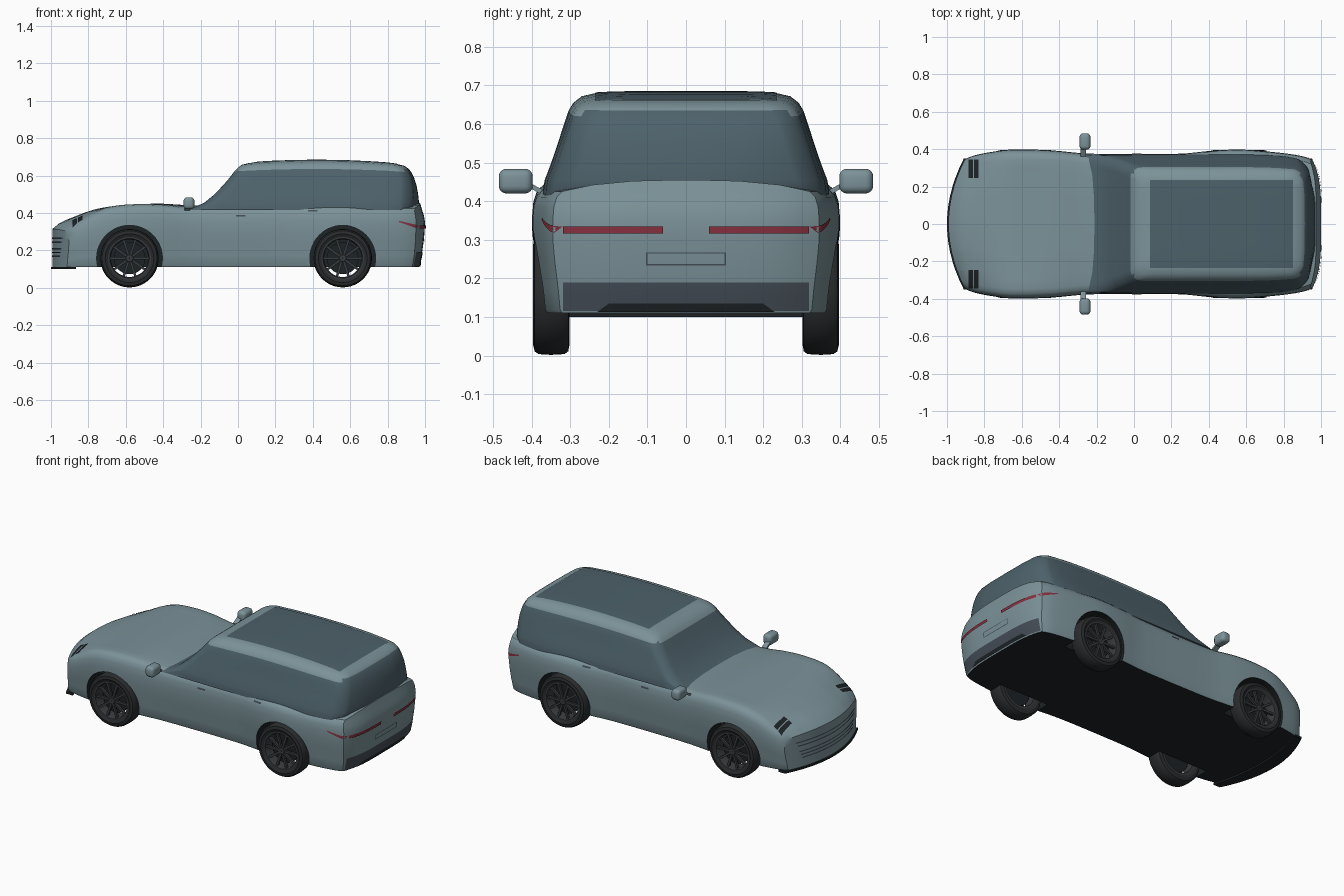
import bpy, bmesh, math
from mathutils import Vector, Matrix
from mathutils.bvhtree import BVHTree

if "Cube" in bpy.data.objects:
    bpy.data.objects.remove(bpy.data.objects["Cube"])

def material(name, r, g, b):
    m = bpy.data.materials.new(name)
    m.diffuse_color = (r, g, b, 1)
    m.use_nodes = True
    m.node_tree.nodes["Principled BSDF"].inputs["Base Color"].default_value = m.diffuse_color
    return m

PAINT = material("paint", .20, .29, .32)
GLASS = material("glass", .075, .12, .145)
DARK = material("dark", .012, .016, .018)
TYRE = material("rubber", .022, .024, .026)
METAL = material("wheel_metal", .04, .045, .05)
TRIM = material("trim", .06, .075, .095)
RED = material("red_light", .25, .03, .05)

def finish(name, bm, *mats):
    me = bpy.data.meshes.new(name)
    bm.to_mesh(me)
    ob = bpy.data.objects.new(name, me)
    bpy.context.collection.objects.link(ob)
    for m in mats:
        me.materials.append(m)
    return ob

def curve(table, col, x):
    # smooth interpolation through the table rows
    for i in range(len(table) - 1):
        if x <= table[i + 1][0] or i == len(table) - 2:
            p = [table[max(0, min(len(table) - 1, i + k))] for k in (-1, 0, 1, 2)]
            h = p[2][0] - p[1][0]
            t = (x - p[1][0]) / h
            m1 = (p[2][col] - p[0][col]) / (p[2][0] - p[0][0]) * h
            m2 = (p[3][col] - p[1][col]) / (p[3][0] - p[1][0]) * h
            a, b = p[1][col], p[2][col]
            return ((2*t**3 - 3*t*t + 1)*a + (t**3 - 2*t*t + t)*m1
                    + (3*t*t - 2*t**3)*b + (t**3 - t*t)*m2)

def slice_mesh(bm, axis, values):
    for v in values:
        co, no = Vector(), Vector()
        co[axis], no[axis] = v, 1
        bmesh.ops.bisect_plane(bm, geom=bm.verts[:] + bm.edges[:] + bm.faces[:],
                               plane_co=co, plane_no=no, dist=1e-5)

def front_bow(y):
    return .085 * (y / .34) ** 2

# Lower body: stations of x, half width, shoulder height, centre height
STATIONS = [(-.992, .345, .305, .315), (-.95, .36, .335, .348), (-.88, .373, .362, .378),
            (-.78, .386, .405, .415), (-.68, .397, .435, .435), (-.55, .398, .447, .445),
            (-.42, .392, .445, .45), (-.27, .378, .432, .442), (-.1, .374, .43, .44),
            (.25, .376, .437, .44), (.42, .392, .437, .44), (.57, .398, .435, .44),
            (.72, .387, .43, .44), (.85, .374, .43, .445), (.95, .36, .43, .45), (1, .345, .43, .455)]
SECTION = [(.93, 0), (.945, .03), (.96, .2), (.985, .42), (1, .6), (1, .75), (.992, .86),
           (.97, .94), (.93, .985), (.87, 1)]
bm = bmesh.new()
rings = []
N = 56
for i in range(N + 1):
    x = -.992 + 1.992 * i / N
    w, zs, zc = (curve(STATIONS, c, x) for c in (1, 2, 3))
    half = [(f * w, .11 + (zs - .11) * t) for f, t in SECTION]
    half += [(.7 * w, zs * .5 + zc * .5), (.4 * w, zs * .1 + zc * .9), (.1 * w, zc)]
    rings.append([bm.verts.new((x, y, z)) for y, z in half]
                 + [bm.verts.new((x, -y, z)) for y, z in reversed(half)])
K = len(rings[0])
for a, b in zip(rings, rings[1:]):
    for j in range(K):
        bm.faces.new((a[j], a[(j + 1) % K], b[(j + 1) % K], b[j]))
for r in (rings[0], rings[-1]):
    for j in range(K // 2 - 1):
        bm.faces.new((r[j], r[j + 1], r[K - 2 - j], r[K - 1 - j]))
slice_mesh(bm, 1, [k * .05 for k in range(-6, 7)])
REAR = [(.1, -.035), (.15, -.022), (.24, -.008), (.34, 0), (.37, -.002), (.41, -.014), (.46, -.028)]
for v in bm.verts:
    x, y, z = v.co
    f = max(0, (-.6 - x) / .392)
    r = max(0, (x - .7) / .3)
    v.co.x += front_bow(y) * f * f + (curve(REAR, 1, z) - .05 * (abs(y) / .35) ** 4) * r * r
bmesh.ops.recalc_face_normals(bm, faces=bm.faces[:])
for f in bm.faces:
    f.material_index = 1 if f.normal.z < -.9 and f.calc_center_median().z < .13 else 0
BODY = BVHTree.FromBMesh(bm)
body = finish("body", bm, PAINT, DARK)

# Cabin: stacked rounded layers of z, front x, rear x, half width, corner radius
LAYERS = [(.415, -.29, .955, .372, .05), (.435, -.225, .968, .37, .05), (.455, -.18, .968, .366, .06),
          (.5, -.125, .963, .349, .06), (.55, -.078, .954, .332, .06), (.6, -.042, .941, .316, .06),
          (.635, -.02, .926, .304, .06), (.655, -.002, .913, .292, .06), (.672, .02, .892, .27, .06),
          (.68, .06, .85, .235, .05), (.683, .12, .79, .18, .05)]
bm = bmesh.new()
rings = []
for z, xf, xr, w, rad in LAYERS:
    ring = []
    for q, (cx, cy) in enumerate([(xr - rad, w - rad), (xf + rad, w - rad),
                                  (xf + rad, rad - w), (xr - rad, rad - w)]):
        for k in range(7):
            a = math.pi / 2 * (q + k / 6)
            ring.append(bm.verts.new((cx + rad * math.cos(a), cy + rad * math.sin(a), z)))
    rings.append(ring)
for a, b in zip(rings, rings[1:]):
    for j in range(28):
        bm.faces.new((a[j], a[(j + 1) % 28], b[(j + 1) % 28], b[j]))
bm.faces.new(rings[0])
bm.faces.new(rings[-1])
slice_mesh(bm, 0, [.1 * k for k in range(-1, 9)])
slice_mesh(bm, 1, [-.15, 0, .15])
for v in bm.verts:
    x, y, z = v.co
    v.co.y *= 1 - .07 * max(0, (x - .6) / .36) ** 2 - .01 * max(0, (.1 - x) / .3)
    v.co.z -= .02 * ((x - .42) / .45) ** 2 * max(0, (z - .55) / .13)
    v.co.x -= .03 * max(0, (x - .8) / .17) * (y / .3) ** 4
bmesh.ops.recalc_face_normals(bm, faces=bm.faces[:])
for f in bm.faces:
    c = f.calc_center_median()
    f.material_index = 1 if c.z < .628 or abs(f.normal.x) > .72 else 0
CABIN = BVHTree.FromBMesh(bm)
finish("cabin", bm, PAINT, GLASS)

def patch(name, tree, direction, corners, mat, n=10, m=2, lift=.003):
    # thin panel projected onto a surface; corners are in the plane facing the ray
    d = Vector(direction)
    ax = max(range(3), key=lambda i: abs(d[i]))
    ua, va = [i for i in range(3) if i != ax]
    c = [Vector(p) for p in corners]
    bm = bmesh.new()
    grid = {}
    for i in range(n + 1):
        for j in range(m + 1):
            p = c[0].lerp(c[1], i / n).lerp(c[3].lerp(c[2], i / n), j / m)
            o = -d * 3
            o[ua], o[va] = p
            hit = tree.ray_cast(o, d)[0]
            if hit:
                grid[i, j] = bm.verts.new(hit - d * lift)
    for i in range(n):
        for j in range(m):
            q = [grid.get(k) for k in ((i, j), (i + 1, j), (i + 1, j + 1), (i, j + 1))]
            if all(q):
                bm.faces.new(q)
    bmesh.ops.recalc_face_normals(bm, faces=bm.faces[:])
    if bm.faces and sum(f.normal.dot(d) for f in bm.faces) > 0:
        bmesh.ops.reverse_faces(bm, faces=bm.faces[:])
    return finish(name, bm, mat)

def rect(u0, u1, v0, v1):
    return [(u0, v0), (u1, v0), (u1, v1), (u0, v1)]

# Roof glass, rear trim and number plate, front grille slats
patch("roof_glass", CABIN, (0, 0, -1), rect(.085, .85, -.235, .235), GLASS, 24, 12, .002)
patch("rear_diffuser", BODY, (-1, 0, 0), rect(-.318, .318, .115, .19), TRIM, 20, 4)
patch("lower_vent", BODY, (-1, 0, 0), [(-.23, .113), (.23, .113), (.2, .135), (-.2, .135)], DARK, 12, 2, .006)
patch("plate_border", BODY, (-1, 0, 0), rect(-.103, .103, .234, .267), TRIM)
patch("plate_recess", BODY, (-1, 0, 0), rect(-.1, .1, .237, .264), PAINT, lift=.005)
for z, w in ((.165, .24), (.185, .25), (.205, .26), (.24, .27), (.262, .28)):
    patch("grille_slat", BODY, (1, 0, 0), rect(-w, w, z, z + .007), TRIM, 20, 1)

# Lights and handles on both sides
for s in (1, -1):
    for k in range(2):
        x = -.885 + k * .03
        patch("headlight", BODY, (0, 0, -1), rect(x, x + .024, s * .245, s * .345), DARK, 4, 8)
    patch("tail_light", BODY, (-1, 0, 0), rect(s * .06, s * .318, .316, .334), RED, 14, 2, .006)
    patch("side_tail_light", BODY, (0, -s, 0), [(.86, .352), (.955, .318), (.965, .334), (.86, .358)], RED, 8, 2, .004)
    for x, z in ((-.01, .385), (.375, .412)):
        patch("door_handle", BODY, (0, -s, 0), rect(x, x + .05, z - .005, z + .005), TRIM, 4, 1, .005)

# Front splitter
bm = bmesh.new()
ys = [-.35 + .05 * k for k in range(15)]
pts = [(-1 + front_bow(y), y) for y in ys] + [(-.92 + front_bow(y) * .6, y) for y in reversed(ys)]
base = bm.faces.new([bm.verts.new((x, y, .1)) for x, y in pts])
ext = bmesh.ops.extrude_face_region(bm, geom=[base])
bmesh.ops.translate(bm, vec=(0, 0, .012), verts=[v for v in ext["geom"] if isinstance(v, bmesh.types.BMVert)])
bmesh.ops.recalc_face_normals(bm, faces=bm.faces[:])
finish("front_splitter", bm, DARK)

# Wheels and arches
def lathe(name, profile, x, s, mat, n=48):
    bm = bmesh.new()
    rr = [[bm.verts.new((x + r * math.cos(2 * math.pi * i / n), s * y, .158 + r * math.sin(2 * math.pi * i / n)))
           for r, y in profile] for i in range(n)]
    k = len(profile)
    for i in range(n):
        a, b = rr[i], rr[(i + 1) % n]
        for j in range(k):
            bm.faces.new((a[j], a[(j + 1) % k], b[(j + 1) % k], b[j]))
    bmesh.ops.recalc_face_normals(bm, faces=bm.faces[:])
    return finish(name, bm, mat)

TYRE_PROFILE = [(.112, .31), (.13, .302), (.147, .305), (.154, .315), (.156, .35),
                (.154, .382), (.147, .392), (.13, .396), (.112, .388)]
for x in (-.58, .56):
    for s in (1, -1):
        lathe("tyre", TYRE_PROFILE, x, s, TYRE)
        lathe("wheel_rim", [(.115, .31), (.115, .389), (.106, .389), (.1, .375), (.1, .31)], x, s, METAL)
        lathe("wheel_hub", [(.002, .345), (.025, .345), (.025, .38), (.018, .385), (.002, .385)], x, s, METAL, 20)
        lathe("brake_disc", [(.002, .335), (.085, .335), (.085, .347), (.002, .347)], x, s, DARK, 32)
        bm = bmesh.new()
        for k in range(10):
            mat = (Matrix.Translation((x, s * .376, .158)) @ Matrix.Rotation(k * math.pi / 5, 4, 'Y')
                   @ Matrix.Translation((.063, 0, 0)) @ Matrix.Diagonal((.088, .014, .013, 1)))
            bmesh.ops.create_cube(bm, size=1, matrix=mat)
        finish("wheel_spokes", bm, METAL)
        bm = bmesh.new()
        bmesh.ops.create_cone(bm, cap_ends=True, segments=48, radius1=.176, radius2=.176, depth=.24,
                              matrix=Matrix.Translation((x, s * .395, .158)) @ Matrix.Rotation(math.pi / 2, 4, 'X'))
        cutter = finish("arch_cutter", bm, DARK)
        cutter.hide_render = True
        cutter.hide_set(True)
        mod = body.modifiers.new("arch", 'BOOLEAN')
        mod.object, mod.operation, mod.solver = cutter, 'DIFFERENCE', 'EXACT'

# Door mirrors
for s in (1, -1):
    bm = bmesh.new()
    bmesh.ops.create_cube(bm, size=1, matrix=Matrix.Translation((-.262, s * .441, .452)) @ Matrix.Diagonal((.058, .088, .064, 1)))
    bmesh.ops.bevel(bm, geom=bm.edges[:], offset=.02, segments=4, affect='EDGES', profile=.5)
    finish("door_mirror", bm, PAINT)
    bm = bmesh.new()
    bmesh.ops.create_cube(bm, size=1, matrix=Matrix.Translation((-.272, s * .39, .433)) @ Matrix.Rotation(s * .5, 4, 'X')
                          @ Matrix.Diagonal((.03, .06, .012, 1)))
    finish("mirror_arm", bm, PAINT)

# Smooth shading with sharp edges kept
for ob in bpy.context.collection.objects:
    if not ob.hide_render:
        ob.select_set(True)
        bpy.context.view_layer.objects.active = ob
bpy.ops.object.shade_smooth_by_angle(angle=math.radians(32))
